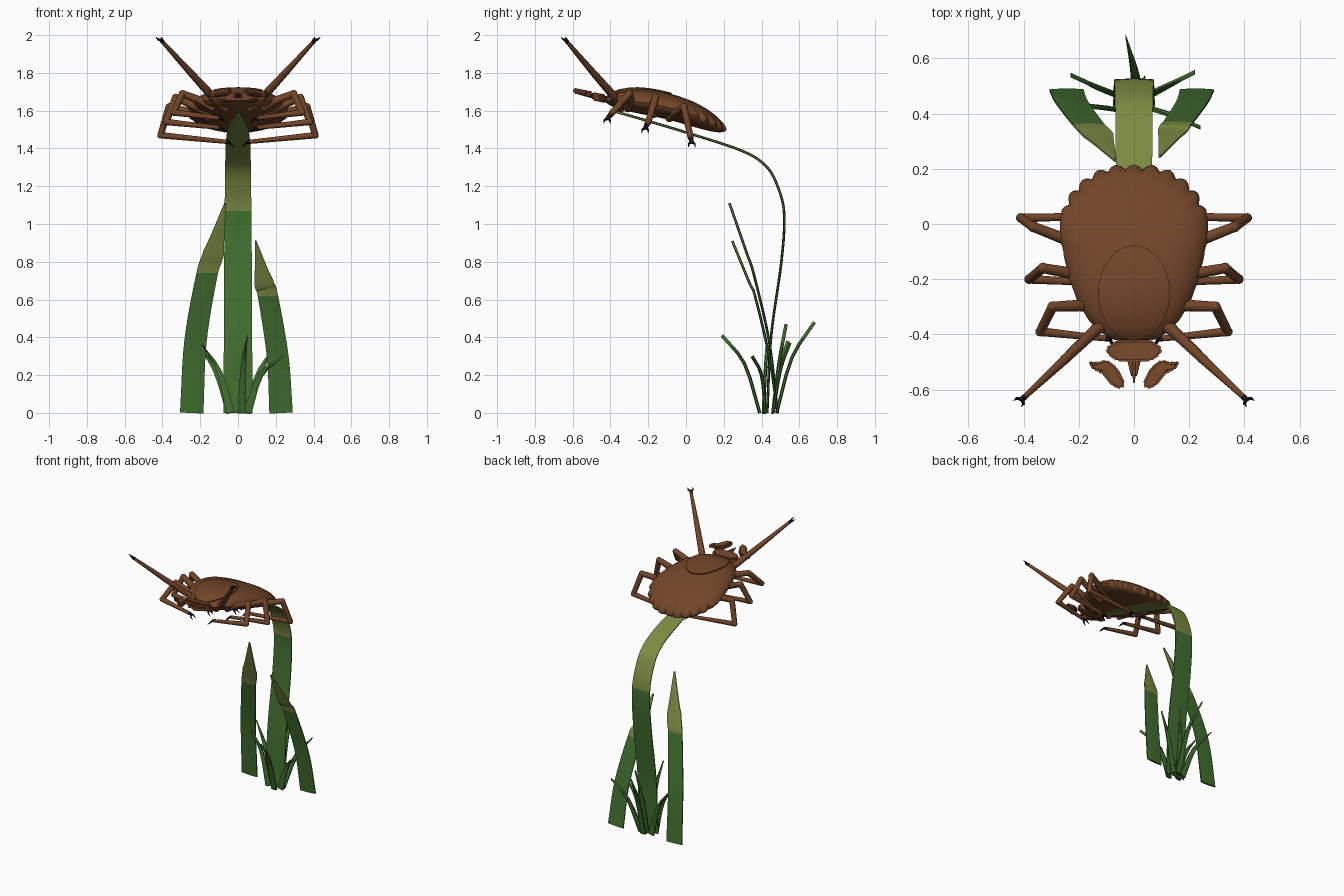
import bpy, bmesh, math
from mathutils import Vector

if "Cube" in bpy.data.objects:
    bpy.data.objects.remove(bpy.data.objects["Cube"])


def material(name, rgb):
    m = bpy.data.materials.new(name)
    m.use_nodes = True
    m.diffuse_color = (*rgb, 1)
    m.node_tree.nodes["Principled BSDF"].inputs["Base Color"].default_value = (*rgb, 1)
    return m


BROWN = material("shell brown", (0.17, 0.06, 0.022))
GREEN = material("leaf green", (0.055, 0.16, 0.03))
OLIVE = material("dry olive green", (0.2, 0.26, 0.055))
BLACK = material("claw black", (0.008, 0.007, 0.007))


def finish(bm, name, mats, angle=40):
    bmesh.ops.recalc_face_normals(bm, faces=bm.faces)
    me = bpy.data.meshes.new(name)
    bm.to_mesh(me)
    bm.free()
    for m in mats:
        me.materials.append(m)
    ob = bpy.data.objects.new(name, me)
    bpy.context.collection.objects.link(ob)
    bpy.ops.object.select_all(action='DESELECT')
    ob.select_set(True)
    bpy.context.view_layer.objects.active = ob
    bpy.ops.object.shade_smooth_by_angle(angle=math.radians(angle))
    return ob


def smooth_path(pts, steps):
    """Catmull-Rom samples through points of any dimension."""
    pts = [Vector(p) for p in pts]
    ext = [2 * pts[0] - pts[1]] + pts + [2 * pts[-1] - pts[-2]]
    out = []
    for a, b, c, d in zip(ext, ext[1:], ext[2:], ext[3:]):
        for i in range(steps):
            t = i / steps
            out.append(0.5 * (2 * b + (c - a) * t + (2 * a - 5 * b + 4 * c - d) * t * t
                              + (3 * b - a - 3 * c + d) * t ** 3))
    return out + [pts[-1]]


def blade(name, path, widths, thick=0.007, cut=None, steps=6):
    """Leaf strip along a path; widths are half widths at (fraction, value)."""
    pts = smooth_path(path, steps)
    bm = bmesh.new()
    rings = []
    for i, p in enumerate(pts):
        f = i / (len(pts) - 1)
        for (f0, w0), (f1, w1) in zip(widths, widths[1:]):
            if f0 <= f <= f1:
                w = w0 + (w1 - w0) * (f - f0) / (f1 - f0)
        tan = (pts[min(i + 1, len(pts) - 1)] - pts[max(i - 1, 0)]).normalized()
        side = (Vector((1, 0, 0)) - tan * tan.x).normalized()
        nor = tan.cross(side)
        sec = [(-1, -0.5), (0, -1), (1, -0.5), (1, 0.5), (0, 1), (-1, 0.5)]
        rings.append([bm.verts.new(p + side * u * w + nor * v * thick) for u, v in sec])
    for a, b in zip(rings, rings[1:]):
        for k in range(6):
            bm.faces.new((a[k], a[k - 1], b[k - 1], b[k]))
    bm.faces.new(rings[0])
    bm.faces.new(rings[-1])
    if cut:
        bmesh.ops.bisect_plane(bm, geom=bm.verts[:] + bm.edges[:] + bm.faces[:],
                               plane_co=(0, 0, cut), plane_no=(0, 0, 1))
        for f in bm.faces:
            f.material_index = int(f.calc_center_median().z > cut)
    finish(bm, name, [GREEN, OLIVE])


# Large grass blades
blade("main_blade",
      [(0, .43, 0), (0, .45, .4), (0, .505, .8), (0, .52, 1.05), (0, .485, 1.2),
       (0, .42, 1.31), (0, .29, 1.39), (0, 0, 1.485), (0, -.2, 1.545), (0, -.39, 1.6)],
      [(0, .077), (.4, .07), (.7, .066), (.85, .05), (1, .002)], cut=1.07)
blade("right_blade",
      [(-.245, .485, 0), (-.225, .44, .38), (-.165, .36, .73), (-.128, .32, .85), (-.068, .23, 1.11)],
      [(0, .062), (.5, .056), (.75, .055), (1, .004)], cut=.74)
blade("left_blade",
      [(.228, .485, 0), (.21, .44, .3), (.158, .365, .62), (.137, .335, .69), (.093, .245, .91)],
      [(0, .062), (.5, .053), (.75, .052), (1, .004)], cut=.62)

# Small tuft of grass at the base
TUFT = [((.01, .48, 0), (0, .56, .29), (-.03, .68, .48)),
        ((.04, .46, 0), (.12, .5, .23), (.22, .55, .37)),
        ((-.04, .46, 0), (-.12, .49, .23), (-.23, .54, .38)),
        ((.02, .39, 0), (.03, .31, .26), (.05, .19, .41)),
        ((.05, .42, 0), (.12, .4, .2), (.24, .35, .3)),
        ((-.04, .41, 0), (-.1, .42, .22), (-.19, .43, .36)),
        ((0, .46, 0), (.01, .49, .25), (.04, .53, .47))]
for n, path in enumerate(TUFT):
    blade(f"tuft_blade_{n + 1}", path, [(0, .022), (.5, .014), (1, .001)], .009, steps=3)

# Body: polar outline around its centre, angle measured from the rear
OUTLINE = [.315, .323, .323, .317, .303, .278, .256, .25, .258, .276, .303, .327, .33]
CY = -0.1


def radius(deg):
    deg = abs((deg + 180) % 360 - 180)
    i = min(int(deg / 15), 11)
    t = deg / 15 - i
    t = t * t * (3 - 2 * t) * 0.4 + t * 0.6
    return OUTLINE[i] * (1 - t) + OUTLINE[i + 1] * t


def mid_z(y):
    return 1.59 - 0.33 * y - 0.42 * y * y


def dome(x, y):
    r = math.hypot(x, y - CY) / radius(math.degrees(math.atan2(x, y - CY)))
    return max(0, 1 - r ** 3) ** 0.6


def disc(bm, point, levels, segs):
    """Concentric rings of point(level, angle), closed at the centre."""
    rings = [[bm.verts.new(point(r, 360 * k / segs)) for k in range(segs)] for r in levels]
    for a, b in zip(rings, rings[1:]):
        for k in range(segs):
            bm.faces.new((a[k], a[k - 1], b[k - 1], b[k]))
    bm.faces.new(rings[0])


def shell(height):
    def point(r, deg):
        a = math.radians(deg)
        rr = r * radius(deg)
        x, y = rr * math.sin(a), CY + rr * math.cos(a)
        z = mid_z(y) + height * dome(x, y)
        if deg < 66 or deg > 294:      # scalloped rear margin
            k = 1 - 0.06 * r ** 8 * (1 - abs(math.cos(a * 15)))
            x, y = x * k, CY + (y - CY) * k
        return x, y, z
    return point


LEVELS = [.05, .2, .4, .55, .7, .8, .88, .94, .975, 1]
bm = bmesh.new()
disc(bm, shell(0.075), LEVELS, 120)
disc(bm, shell(-0.065), LEVELS, 120)
bmesh.ops.remove_doubles(bm, verts=bm.verts, dist=0.0005)
finish(bm, "body", [BROWN])


# Raised oval shield on the front of the back
def shield(r, deg):
    a = math.radians(deg)
    x, y = 0.13 * min(r, 1) * math.sin(a), -0.25 + 0.172 * min(r, 1) * math.cos(a)
    return x, y, mid_z(y) + 0.075 * dome(x, y) + (0.007 if r <= 1 else -0.004)


bm = bmesh.new()
disc(bm, shield, [.05, .3, .6, .8, .92, 1, 1.01], 64)
finish(bm, "shield", [BROWN])


def plate(name, outline, low, high):
    """Bevelled slab following the upward slope of the head."""
    bm = bmesh.new()
    f = bm.faces.new([bm.verts.new((x, y, low - 0.2 * (y + .5))) for x, y in outline])
    ext = bmesh.ops.extrude_face_region(bm, geom=[f])["geom"]
    bmesh.ops.translate(bm, vec=(0, 0, high - low), verts=[v for v in ext if isinstance(v, bmesh.types.BMVert)])
    bmesh.ops.bevel(bm, geom=bm.edges[:], offset=0.008, segments=2, affect='EDGES')
    finish(bm, name, [BROWN], 50)


def rod(bm, a, b, r1, r2, mat=0, segs=10):
    a, b = Vector(a), Vector(b)
    d = b - a
    rot = d.to_track_quat('Z', 'Y').to_matrix().to_4x4()
    rot.translation = (a + b) / 2
    res = bmesh.ops.create_cone(bm, cap_ends=True, segments=segs, radius1=r1, radius2=r2,
                                depth=d.length, matrix=rot)
    for f in {f for v in res["verts"] for f in v.link_faces}:
        f.material_index = mat


# Head and mouthparts
half = [(.06, -.42), (.105, -.45), (.095, -.475), (.06, -.498)]
plate("head", half + [(-x, y) for x, y in reversed(half)], 1.655, 1.7)
PALP = [(.168, -.495), (.137, -.503), (.1, -.49), (.06, -.52), (.03, -.58),
        (.045, -.6), (.08, -.588), (.122, -.535), (.148, -.532)]
bm = bmesh.new()
for x, tip in ((-.014, -.55), (0, -.575), (.014, -.55)):
    rod(bm, (x, -.48, 1.675), (x * .6, tip, 1.69), .014, .003)
finish(bm, "mouthparts", [BROWN])

# Legs: hip, joints, foot
LEGS = {"front": [(.06, -.34, 1.61), (.14, -.385, 1.68), (.25, -.49, 1.8), (.4, -.63, 1.965)],
        "second": [(.12, -.31, 1.61), (.19, -.295, 1.65), (.295, -.3, 1.69), (.34, -.39, 1.59), (.1, -.415, 1.56)],
        "third": [(.14, -.17, 1.58), (.22, -.18, 1.62), (.33, -.16, 1.67), (.38, -.2, 1.54), (.1, -.215, 1.51)],
        "rear": [(.14, -.09, 1.56), (.25, -.055, 1.59), (.365, -.01, 1.62), (.41, .022, 1.47), (.06, .03, 1.435)]}
for s, side in ((1, "left"), (-1, "right")):
    plate(side + "_palp", [(s * x, y) for x, y in PALP], 1.672, 1.702)
    for name, pts in LEGS.items():
        pts = [Vector((s * x, y, z)) for x, y, z in pts]
        rads = [.022, .022, .019, .017, .011] if name != "front" else [.024, .022, .018, .01]
        bm = bmesh.new()
        for a, b, r1, r2 in zip(pts, pts[1:], rads, rads[1:]):
            rod(bm, a, b, r1, r2)
        for p, r in zip(pts[1:-1], rads[1:]):
            ball = bmesh.ops.create_icosphere(bm, subdivisions=2, radius=r * 1.05)
            bmesh.ops.translate(bm, vec=p, verts=ball["verts"])
        # Pair of dark claws
        d = (pts[-1] - pts[-2]).normalized()
        foot = pts[-1] + d * .012
        rod(bm, pts[-1] - d * .004, foot, .012, .009, 1)
        across = Vector((s, .8, 0)).normalized() if name == "front" else Vector((0, 1, 0))
        drop = Vector((0, 0, 0 if name == "front" else -.018))
        for k in (-1, 1):
            knuckle = foot + d * .008 + across * k * .015 + drop * .4
            rod(bm, foot, knuckle, .008, .006, 1, 6)
            rod(bm, knuckle, knuckle + d * .02 + across * k * .003 + drop, .006, .001, 1, 6)
        finish(bm, f"{side}_{name}_leg", [BROWN, BLACK])
